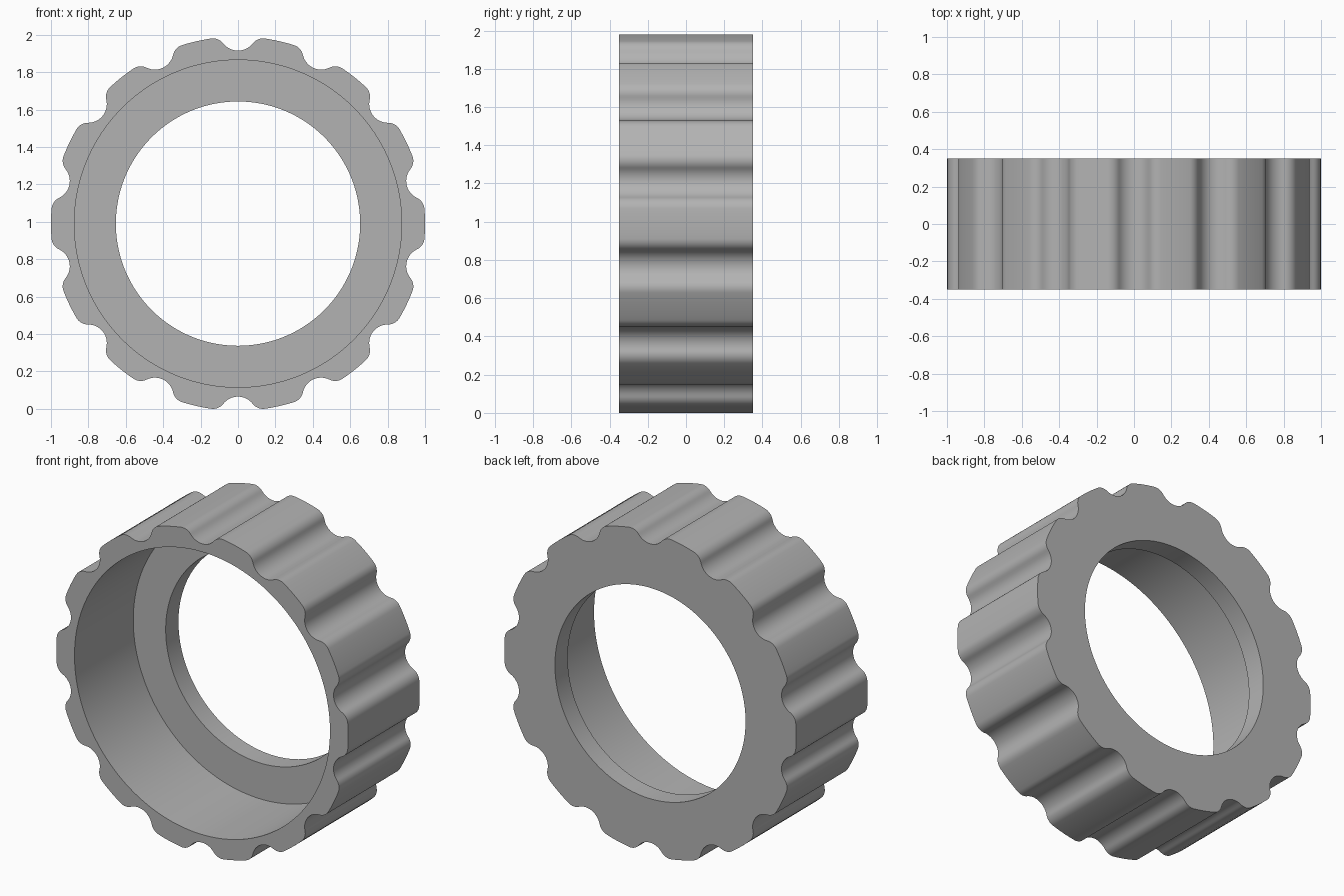
import bpy
import bmesh
from math import sin, cos, tau, pi, sqrt, atan2

cube = bpy.data.objects.get("Cube")
if cube:
    bpy.data.objects.remove(cube)

LOBES = 14
OUTER, VALLEY = 1.0, 0.925           # crest and groove radii
GROOVE, FILLET = 0.1, 0.07           # groove arc and crest rounding radii
BORE, HOLE = 0.875, 0.653
FRONT, FLOOR, BACK = -0.35, 0.225, 0.35
CENTRE_Z = 0.99


def arc(cx, cz, r, start, end, steps):
    """Points on an arc, with angles measured from +z towards +x."""
    angles = [start + (end - start) * i / steps for i in range(steps + 1)]
    return [(cx + r * sin(a), cz + r * cos(a)) for a in angles]


def half_lobe():
    """Groove bottom to crest middle, as three tangent arcs."""
    gz = VALLEY + GROOVE
    reach, span = OUTER - FILLET, GROOVE + FILLET
    fz = (reach ** 2 + gz ** 2 - span ** 2) / (2 * gz)
    fx = sqrt(reach ** 2 - fz ** 2)
    lean = atan2(fx, fz - gz)        # from groove centre to fillet centre
    crest = atan2(fx, fz)            # where the fillet meets the crest
    pts = arc(0, gz, GROOVE, pi, lean, 7)
    pts += arc(fx, fz, FILLET, lean - pi, crest, 8)[1:]
    pts += arc(0, 0, OUTER, crest, pi / LOBES, 3)[1:]
    return pts


# Scalloped outline, repeated around the ring
half = [(atan2(x, z), sqrt(x * x + z * z)) for x, z in half_lobe()]
pitch = tau / LOBES
lobe = half + [(pitch - a, r) for a, r in reversed(half[1:-1])]
outline = [(a + k * pitch, r) for k in range(LOBES) for a, r in lobe]
count = len(outline)
circle = [tau * i / count for i in range(count)]

bm = bmesh.new()


def ring(points, y):
    return [bm.verts.new((r * sin(a), y, CENTRE_Z + r * cos(a))) for a, r in points]


def round_ring(radius, y):
    return ring([(a, radius) for a in circle], y)


# Closed loop of sections: outside, back face, hole, bore floor, bore, front rim
sections = [
    ring(outline, FRONT), ring(outline, BACK),
    round_ring(HOLE, BACK), round_ring(HOLE, FLOOR),
    round_ring(BORE, FLOOR), round_ring(BORE, FRONT),
]
for s, near in enumerate(sections):
    far = sections[(s + 1) % len(sections)]
    for i in range(count):
        j = (i + 1) % count
        bm.faces.new((near[i], near[j], far[j], far[i]))
bmesh.ops.recalc_face_normals(bm, faces=bm.faces)

mesh = bpy.data.meshes.new("scalloped_ring")
bm.to_mesh(mesh)
bm.free()
ring_object = bpy.data.objects.new("scalloped_ring", mesh)
bpy.context.collection.objects.link(ring_object)

# Plain grey finish
grey = bpy.data.materials.new("plain_grey")
grey.use_nodes = True
colour = (0.45, 0.45, 0.45, 1)
grey.diffuse_color = colour
grey.node_tree.nodes["Principled BSDF"].inputs["Base Color"].default_value = colour
mesh.materials.append(grey)

bpy.ops.object.select_all(action="DESELECT")
ring_object.select_set(True)
bpy.context.view_layer.objects.active = ring_object
bpy.ops.object.shade_smooth_by_angle(angle=pi / 6)
